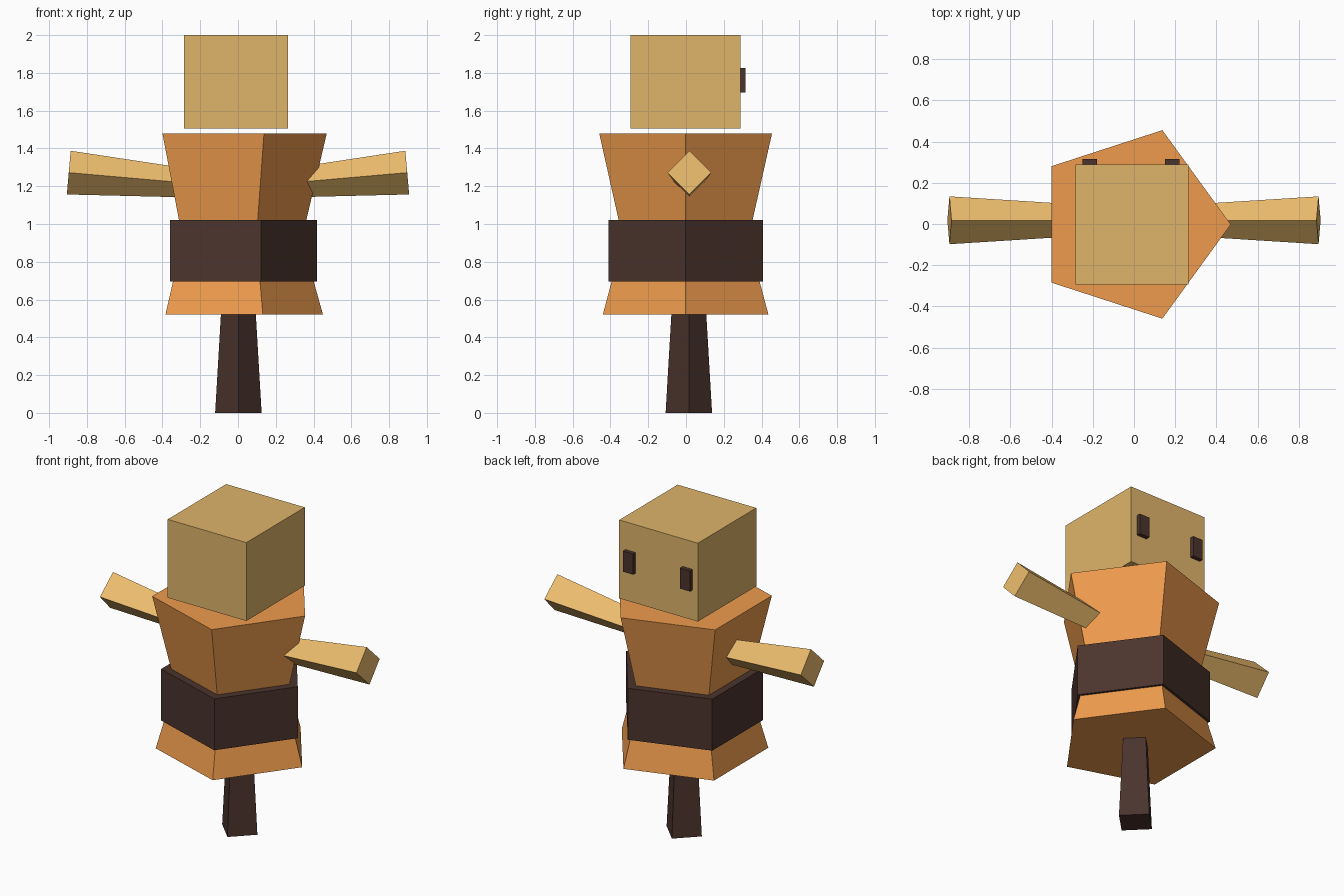
import bpy, bmesh, math
from mathutils import Vector, Matrix

if "Cube" in bpy.data.objects:
    bpy.data.objects.remove(bpy.data.objects["Cube"])


def material(name, rgb):
    m = bpy.data.materials.new(name)
    m.diffuse_color = (*rgb, 1)
    m.use_nodes = True
    m.node_tree.nodes["Principled BSDF"].inputs["Base Color"].default_value = m.diffuse_color
    return m


ORANGE = material("orange_cloth", (0.86, 0.33, 0.075))
STRAW = material("straw", (0.85, 0.51, 0.155))
SACK = material("sack", (0.74, 0.46, 0.145))
DARK = material("dark_wood", (0.07, 0.034, 0.026))


def finish(name, bm, mat):
    bmesh.ops.recalc_face_normals(bm, faces=bm.faces)
    mesh = bpy.data.meshes.new(name)
    bm.to_mesh(mesh)
    bm.free()
    mesh.materials.append(mat)
    ob = bpy.data.objects.new(name, mesh)
    bpy.context.collection.objects.link(ob)
    return ob


def loft(name, sides, rings, mat, matrix):
    """Stack of regular polygons, rings = (height, radius), capped at both ends."""
    bm = bmesh.new()
    loops = [[bm.verts.new((r * math.cos(math.tau * i / sides),
                            r * math.sin(math.tau * i / sides), z))
              for i in range(sides)] for z, r in rings]
    for a, b in zip(loops, loops[1:]):
        for i in range(sides):
            j = (i + 1) % sides
            bm.faces.new((a[i], a[j], b[j], b[i]))
    bm.faces.new(loops[0][::-1])
    bm.faces.new(loops[-1])
    bm.transform(matrix)
    return finish(name, bm, mat)


def box(name, lo, hi, mat):
    lo, hi = Vector(lo), Vector(hi)
    bm = bmesh.new()
    bmesh.ops.create_cube(bm, size=1)
    bm.transform(Matrix.Translation((lo + hi) / 2) @ Matrix.Diagonal((*(hi - lo), 1)))
    return finish(name, bm, mat)


# Five-sided coat, pinched at the waist, and its belt
body = Matrix.Translation((-0.011, -0.002, 0))
loft("coat", 5, [(0.52, 0.461), (0.92, 0.349), (1.48, 0.481)], ORANGE, body)
loft("belt", 5, [(0.695, 0.43), (1.02, 0.43)], DARK, body)

# Tapered square post set cornerwise
loft("post", 4, [(0, 0.123), (0.7, 0.082)], DARK, Matrix.Translation((0.002, 0.015, 0)))

# Square arms, widening and rising outwards
for side, name in ((-1, "left_arm"), (1, "right_arm")):
    tip = Vector((side * 0.896, 0.018, 1.272))
    tilt = Matrix.Rotation(side * math.radians(85), 4, 'Y')
    loft(name, 4, [(-0.7, 0.072), (0, 0.116)], STRAW, Matrix.Translation(tip) @ tilt)

# Head block with two eyes on the +y face
box("head", (-0.285, -0.294, 1.505), (0.264, 0.289, 2.0), SACK)
for x, name in ((-0.214, "left_eye"), (0.185, "right_eye")):
    box(name, (x - 0.035, 0.27, 1.695), (x + 0.035, 0.315, 1.825), DARK)
